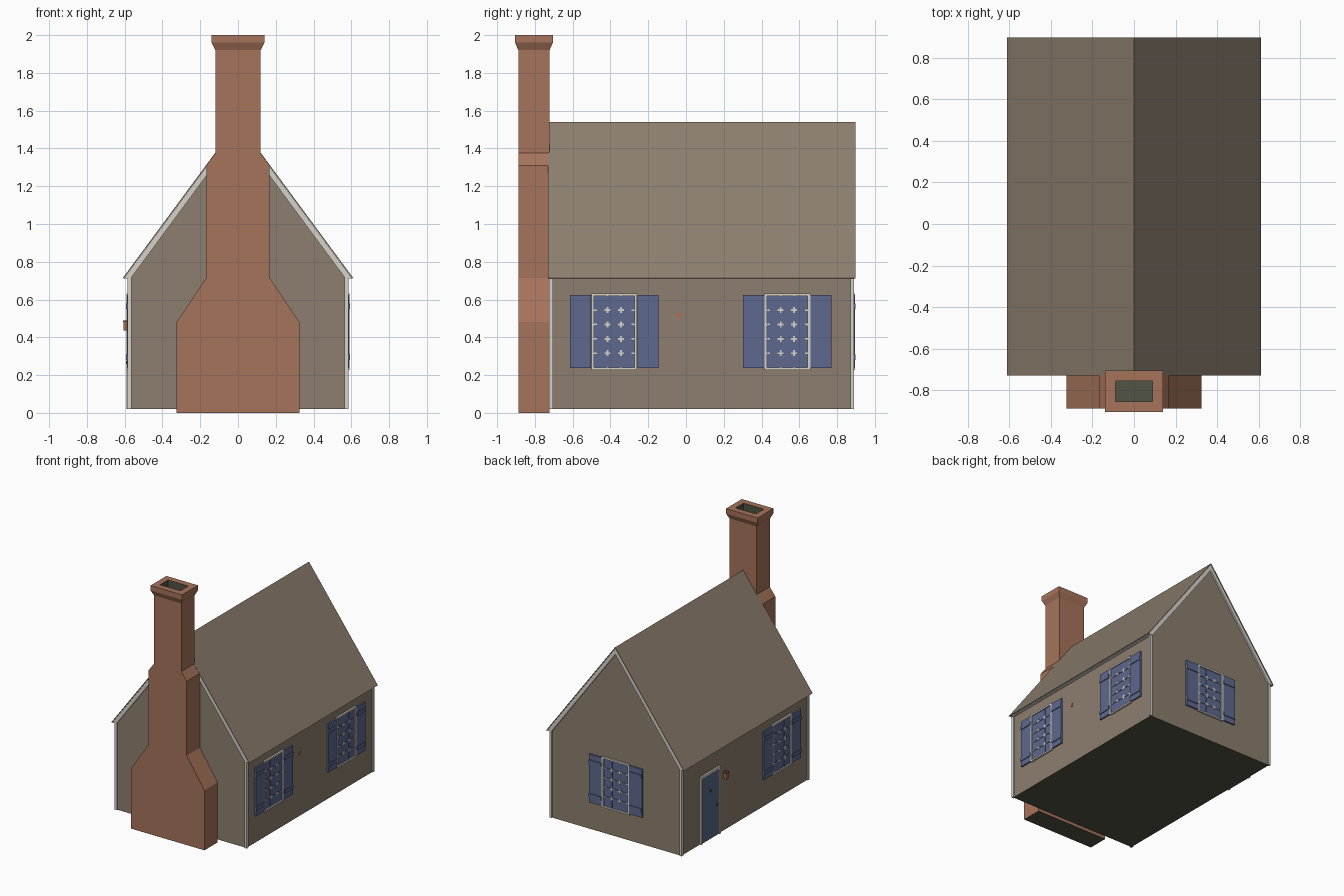
import bpy, bmesh, math
from mathutils import Matrix, Vector

if "Cube" in bpy.data.objects:
    bpy.data.objects.remove(bpy.data.objects["Cube"])


def material(name, rgb):
    m = bpy.data.materials.new(name)
    lin = [((c / 255 + 0.055) / 1.055) ** 2.4 for c in rgb]
    m.diffuse_color = (*lin, 1)
    m.use_nodes = True
    m.node_tree.nodes["Principled BSDF"].inputs["Base Color"].default_value = m.diffuse_color
    return m


TAUPE = material("taupe siding", (140, 126, 110))
BRICK = material("brick", (166, 115, 91))
BLUE = material("shutter blue", (93, 104, 142))
SLATE = material("door slate blue", (88, 103, 134))
WHITE = material("trim white", (214, 209, 202))
OLIVE = material("dark olive", (80, 83, 67))
COPPER = material("copper", (182, 106, 74))


def finish(name, bm, *mats, rule=None):
    bmesh.ops.recalc_face_normals(bm, faces=bm.faces)
    bm.normal_update()
    if rule:
        for f in bm.faces:
            f.material_index = rule(f)
    me = bpy.data.meshes.new(name)
    bm.to_mesh(me)
    bm.free()
    for m in mats:
        me.materials.append(m)
    ob = bpy.data.objects.new(name, me)
    bpy.context.collection.objects.link(ob)
    return ob


def boxes(name, mat, items, M=Matrix()):
    """Boxes given as (u0, u1, d0, d1, z0, z1); d is the distance out of the wall."""
    bm = bmesh.new()
    for u0, u1, d0, d1, z0, z1 in items:
        T = Matrix.Translation(((u0 + u1) / 2, -(d0 + d1) / 2, (z0 + z1) / 2))
        S = Matrix.Diagonal((u1 - u0, d1 - d0, z1 - z0, 1))
        bmesh.ops.create_cube(bm, size=1, matrix=M @ T @ S)
    return finish(name, bm, mat)


def prism(name, half, y0, y1, *mats, rule=None, inner=()):
    """Extrude a profile mirrored in x along y; half runs bottom to top, x >= 0."""
    def loop(pts):
        return list(pts) + [(-x, z) for x, z in reversed(pts) if x > 0]
    prof = loop(half) + loop(inner)[::-1]
    bm = bmesh.new()
    f = bm.faces.new([bm.verts.new((x, y0, z)) for x, z in prof])
    r = bmesh.ops.extrude_face_region(bm, geom=[f])
    vs = [v for v in r["geom"] if isinstance(v, bmesh.types.BMVert)]
    bmesh.ops.translate(bm, verts=vs, vec=(0, y1 - y0, 0))
    return finish(name, bm, *mats, rule=rule)


# House body, with a dark underside
WX, Y0, Y1 = 0.575, -0.715, 0.88
down = lambda f: int(f.normal.z < -0.9)
prism("house_walls", [(WX, 0.02), (WX, 0.73), (0, 1.505)], Y0, Y1, TAUPE, OLIVE, rule=down)

# Roof skin and white rake boards beneath it
prism("roof", [(0.61, 0.714), (0, 1.54)], -0.73, 0.897, TAUPE,
      inner=[(0.605, 0.712), (0, 1.53)])
prism("rake_trim", [(0.604, 0.712), (0, 1.529)], -0.726, 0.893, WHITE,
      inner=[(0.568, 0.712), (0, 1.482)])

# Corner boards
boxes("corner_boards", WHITE,
      [(sx * 0.575 - 0.01, sx * 0.575 + 0.01, -y - 0.01, -y + 0.01, 0.021, 0.73)
       for sx in (-1, 1) for y in (Y0, Y1)])

# Chimney stack with two pairs of sloping shoulders
prism("chimney_stack",
      [(0.325, 0), (0.325, 0.48), (0.168, 0.715), (0.168, 1.31), (0.12, 1.375), (0.12, 1.93)],
      -0.888, -0.722, BRICK, OLIVE, rule=lambda f: int(abs(f.normal.z) > 0.9))

# Flared chimney crown and the flue opening
bm = bmesh.new()
rings = []
for hx, hy, z in [(0.12, 0.083, 1.92), (0.14, 0.1, 1.96), (0.14, 0.1, 2.0),
                  (0.09, 0.05, 2.0), (0.09, 0.05, 1.92)]:
    rings.append([bm.verts.new((sx * hx, -0.805 + sy * hy, z))
                  for sx, sy in ((-1, -1), (1, -1), (1, 1), (-1, 1))])
for a, b in zip(rings, rings[1:] + rings[:1]):
    for i in range(4):
        j = (i + 1) % 4
        bm.faces.new((a[i], a[j], b[j], b[i]))


def flue(f):
    c = f.calc_center_median() - Vector((0, -0.805, 0))
    return int(abs(c.x) < 0.1 and abs(c.y) < 0.06 and f.normal.xy.dot(c.xy) < -0.01)


finish("chimney_crown", bm, BRICK, OLIVE, rule=flue)


def wall(angle, x, y):
    return Matrix.Translation((x, y, 0)) @ Matrix.Rotation(math.radians(angle), 4, "Z")


def frame(w, z0, z1, t, d):
    return [(-w, -w + t, 0, d, z0, z1), (w - t, w, 0, d, z0, z1),
            (-w + t, w - t, 0, d, z1 - t, z1)]


# Windows: white frame, blue sashes, crossed glazing bars, battened shutters
ZB, ZT, GW = 0.24, 0.62, 0.107
def window(label, M):
    boxes(label + "_window_frame", WHITE,
          frame(0.121, 0.228, 0.633, 0.014, 0.014) + [(-GW, GW, 0, 0.014, 0.228, ZB)], M)
    boxes(label + "_window_sash", BLUE,
          [(-GW, GW, 0, 0.004, ZB, ZT), (-GW, GW, 0.003, 0.007, 0.461, 0.468)], M)
    us = [-GW + 0.008, -GW / 3, GW / 3, GW - 0.008]
    zs = [ZB + (ZT - ZB) * i / 5 for i in range(1, 5)]
    boxes(label + "_glazing_bars", BLUE,
          [(u - 0.004, u + 0.004, 0.003, 0.007, ZB, ZT) for u in us[1:3]]
          + [(-GW, GW, 0.003, 0.007, z - 0.004, z + 0.004) for z in zs], M)
    cross = []
    for z in zs:
        for u in us[1:3]:
            cross += [(u - 0.016, u + 0.016, 0.005, 0.009, z - 0.005, z + 0.005),
                      (u - 0.005, u + 0.005, 0.005, 0.009, z - 0.016, z + 0.016)]
        for u in us[::3]:
            cross.append((u - 0.007, u + 0.007, 0.005, 0.009, z - 0.004, z + 0.004))
    boxes(label + "_bar_crosses", WHITE, cross, M)
    leaves, battens = [], []
    for s in (-1, 1):
        a, b = sorted((s * 0.122, s * 0.234))
        leaves.append((a, b, 0, 0.012, ZB - 0.003, ZT + 0.003))
        battens += [(a + 0.002, b - 0.002, 0.011, 0.018, z - 0.014, z + 0.014)
                    for z in (0.295, 0.565)]
    boxes(label + "_shutters", BLUE, leaves, M)
    boxes(label + "_shutter_battens", BLUE, battens, M)


window("right_front", wall(90, WX, -0.38))
window("right_back", wall(90, WX, 0.537))
window("left_front", wall(-90, -WX, -0.38))
window("back", wall(180, 0, Y1))

# Door on the left wall
D = wall(-90, -WX, 0.525)
boxes("door_frame", WHITE, frame(0.125, 0.021, 0.56, 0.02, 0.014), D)
boxes("door", SLATE, [(-0.105, 0.105, 0, 0.007, 0.021, 0.54)], D)
boxes("door_hardware", OLIVE, [(0.075, 0.09, 0.006, 0.018, 0.26, 0.275),
                               (-0.008, 0.008, 0.006, 0.014, 0.4, 0.416)], D)

# Lantern beside the door
L = wall(-90, -WX, 0.34)
boxes("lantern", COPPER, [(-0.014, 0.014, 0.008, 0.03, 0.435, 0.48),
                          (-0.01, 0.01, 0, 0.012, 0.45, 0.495)], L)
boxes("lantern_cap", OLIVE, [(-0.018, 0.018, 0.005, 0.034, 0.48, 0.49)], L)

# Small wall plate on the right wall
boxes("wall_plate", COPPER, [(-0.012, 0.012, 0, 0.004, 0.505, 0.53)], wall(90, WX, -0.04))
